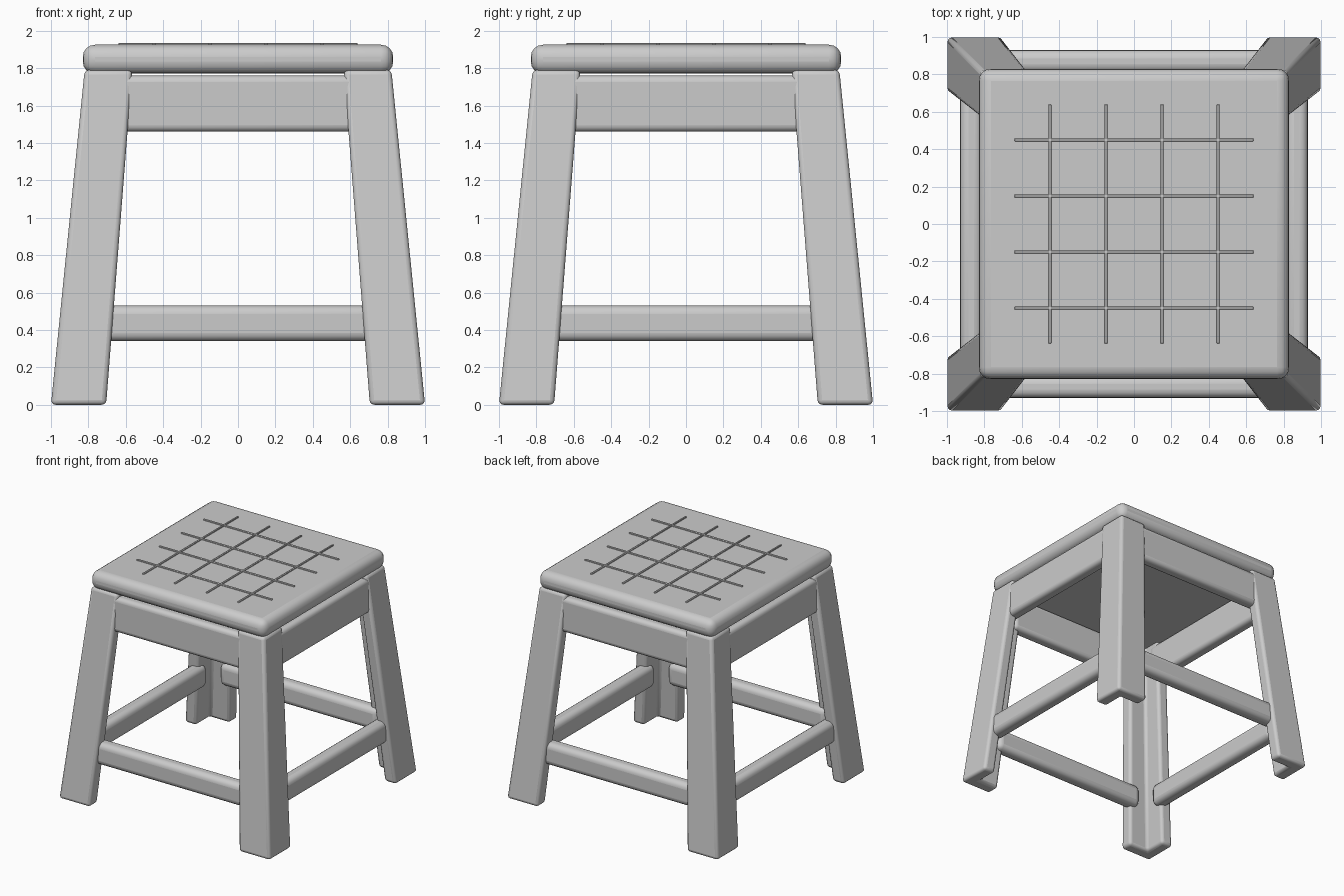
import bpy, bmesh
from math import radians

if "Cube" in bpy.data.objects:
    bpy.data.objects.remove(bpy.data.objects["Cube"])


def finish(bm, name, bevel, segments=3):
    """Turn a bmesh into a bevelled, softly shaded object."""
    bmesh.ops.recalc_face_normals(bm, faces=bm.faces)
    mesh = bpy.data.meshes.new(name)
    bm.to_mesh(mesh)
    bm.free()
    ob = bpy.data.objects.new(name, mesh)
    bpy.context.collection.objects.link(ob)
    if bevel:
        mod = ob.modifiers.new("round_edges", 'BEVEL')
        mod.width = bevel
        mod.segments = segments
        mod.limit_method = 'ANGLE'
        mod.angle_limit = radians(40)
    bpy.ops.object.select_all(action='DESELECT')
    ob.select_set(True)
    bpy.context.view_layer.objects.active = ob
    bpy.ops.object.shade_smooth_by_angle(angle=radians(40))
    return ob


def box(name, lo, hi, bevel=0.0, segments=3):
    """Box between two opposite corners."""
    bm = bmesh.new()
    bmesh.ops.create_cube(bm, size=1)
    for v in bm.verts:
        for i in range(3):
            v.co[i] = lo[i] if v.co[i] < 0 else hi[i]
    return finish(bm, name, bevel, segments)


def leg(name, sx, sy):
    """Splayed, tapering leg with an L-shaped section."""
    rings = []
    bm = bmesh.new()
    # height, outer corner, inner end of each board, board thickness
    for z, out, end, t in ((0, 1.0, 0.705, 0.11), (1.79, 0.82, 0.565, 0.10)):
        section = [(out, out), (end, out), (end, out - t),
                   (out - t, out - t), (out - t, end), (out, end)]
        rings.append([bm.verts.new((x * sx, y * sy, z)) for x, y in section])
    low, high = rings
    n = len(low)
    for i in range(n):
        j = (i + 1) % n
        bm.faces.new((low[i], low[j], high[j], high[i]))
    bm.faces.new(low)
    bm.faces.new(high)
    return finish(bm, name, 0.025)


def rail(name, side, half, inner, outer, z0, z1, bevel):
    """Straight rail along one side of the stool."""
    ob = box(name, (-half, -outer, z0), (half, -inner, z1), bevel, 4)
    ob.rotation_euler.z = radians(90 * side)
    return ob


# Seat slab
box("seat", (-0.83, -0.83, 1.77), (0.83, 0.83, 1.925), 0.065, 4)

# Raised grid on the seat
for i, p in enumerate((-0.45, -0.15, 0.15, 0.45)):
    box(f"seat_grid_x_{i}", (-0.64, p - 0.008, 1.91), (0.64, p + 0.008, 1.935), 0.003, 1)
    box(f"seat_grid_y_{i}", (p - 0.008, -0.64, 1.91), (p + 0.008, 0.64, 1.935), 0.003, 1)

# Legs
for fb, sy in (("front", -1), ("back", 1)):
    for lr, sx in (("left", -1), ("right", 1)):
        leg(f"{fb}_{lr}_leg", sx, sy)

# Aprons under the seat and stretchers near the floor
for side, label in enumerate(("front", "right", "back", "left")):
    rail(f"{label}_apron", side, 0.66, 0.72, 0.826, 1.46, 1.76, 0.035)
    rail(f"{label}_stretcher", side, 0.75, 0.81, 0.93, 0.34, 0.53, 0.045)
